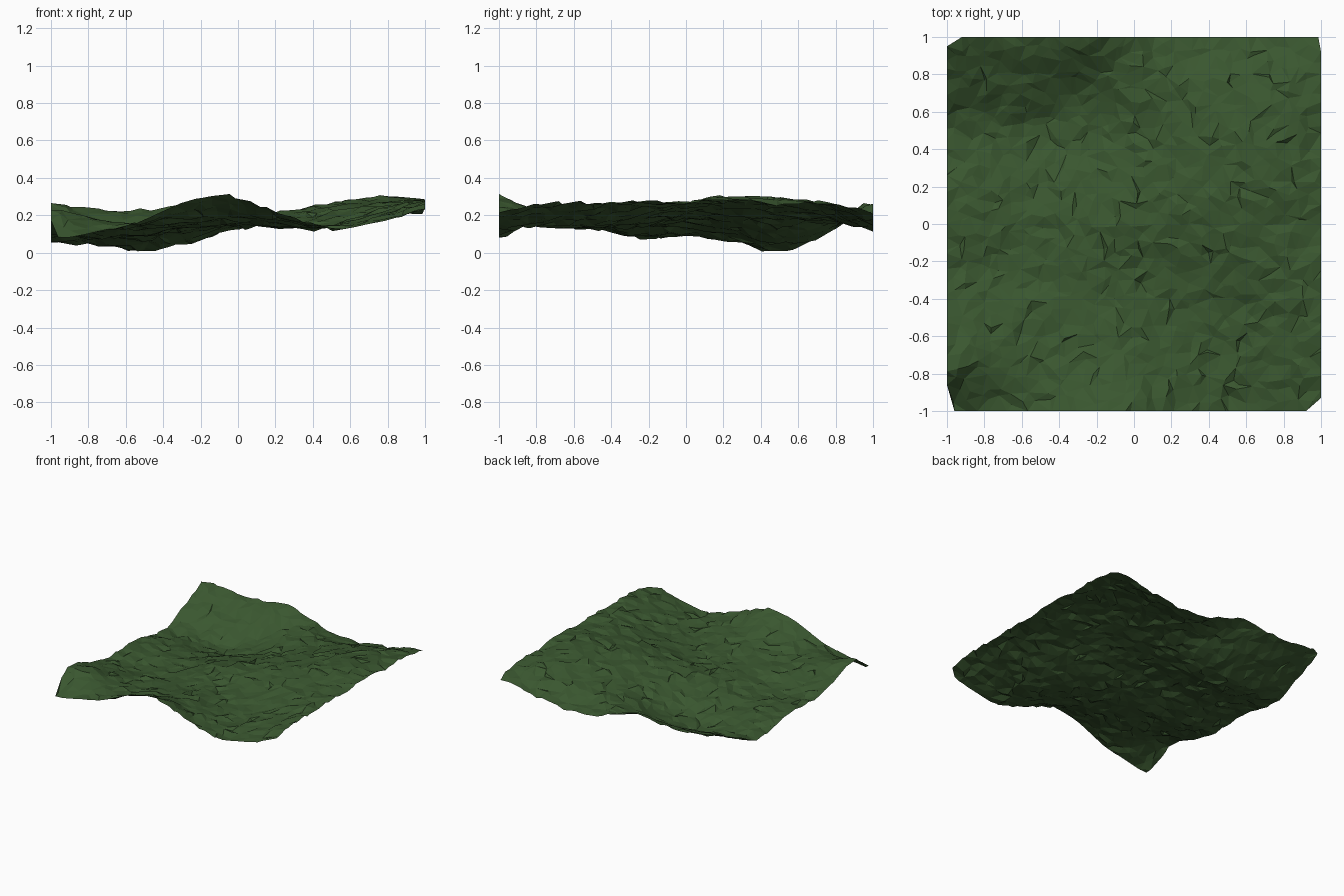
import bpy
import random
from mathutils import Vector, noise
from mathutils.geometry import delaunay_2d_cdt

cube = bpy.data.objects.get("Cube")
if cube:
    bpy.data.objects.remove(cube, do_unlink=True)

random.seed(7)

# Broad hills and valleys: heights in hundredths, rows run from front to back
HILLS = [
    "08 11 17 28 29 20 13 16 22",
    "23 18 15 19 20 16 14 20 26",
    "16 14 13 15 16 14 15 21 27",
    "11 08 10 14 14 16 20 25 27",
    "11 10 09 15 18 21 25 27 27",
    "09 08 07 11 17 21 26 30 28",
    "06 04 01 05 14 19 25 29 26",
    "16 13 11 11 17 18 21 26 26",
    "27 23 23 26 18 12 14 17 22",
]
GRID = [[int(h) / 100 for h in row.split()] for row in HILLS]
LAST = len(GRID) - 1
CELLS = 34


def spline(values, t):
    """Smooth curve through evenly spaced values, t from 0 to LAST."""
    i = min(int(t), LAST - 1)
    f = t - i
    a, b, c, d = (values[min(max(i + k, 0), LAST)] for k in (-1, 0, 1, 2))
    return b + 0.5 * f * (c - a + f * (2 * a - 5 * b + 4 * c - d + f * (3 * (b - c) + d - a)))


def height(x, y):
    u, v = (x + 1) * LAST / 2, (y + 1) * LAST / 2
    hills = spline([spline(row, u) for row in GRID], v)
    # Small crumpled bumps on top of the hills
    bumps = 0.012 * noise.noise(Vector((x * 11, y * 11, 8)))
    return max(0, hills + bumps + random.uniform(-0.011, 0.011))


# Scattered ground points: free inside, sliding along the straight borders
points = []
step = 2 / CELLS
for i in range(CELLS + 1):
    for j in range(CELLS + 1):
        on_x, on_y = i in (0, CELLS), j in (0, CELLS)
        x = -1 + i * step + (0 if on_x else random.uniform(-0.45, 0.45) * step)
        y = -1 + j * step + (0 if on_y else random.uniform(-0.45, 0.45) * step)
        points.append((x, y))

# Clipped corners: the cut length along x and along y for each corner
CORNERS = {(-1, -1): (0.04, 0.14), (1, -1): (0.08, 0.07),
           (-1, 1): (0.08, 0.05), (1, 1): (0.015, 0.08)}
for (cx, cy), (dx, dy) in CORNERS.items():
    points = [p for p in points
              if abs(p[0] - cx) / dx + abs(p[1] - cy) / dy > 1.05]
    points += [(cx - cx * dx, cy), (cx, cy - cy * dy)]

# Irregular triangles over the points
flat, _, faces, *_ = delaunay_2d_cdt([Vector(p) for p in points], [], [], 0, 1e-5)
verts = [(p.x, p.y, height(p.x, p.y)) for p in flat]

mesh = bpy.data.meshes.new("terrain")
mesh.from_pydata(verts, [], faces)
mesh.update()
terrain = bpy.data.objects.new("terrain", mesh)
bpy.context.collection.objects.link(terrain)

# Grass colour
grass = bpy.data.materials.new("grass_green")
grass.use_nodes = True
colour = (0.042, 0.095, 0.029, 1)
grass.diffuse_color = colour
grass.node_tree.nodes["Principled BSDF"].inputs["Base Color"].default_value = colour
mesh.materials.append(grass)
